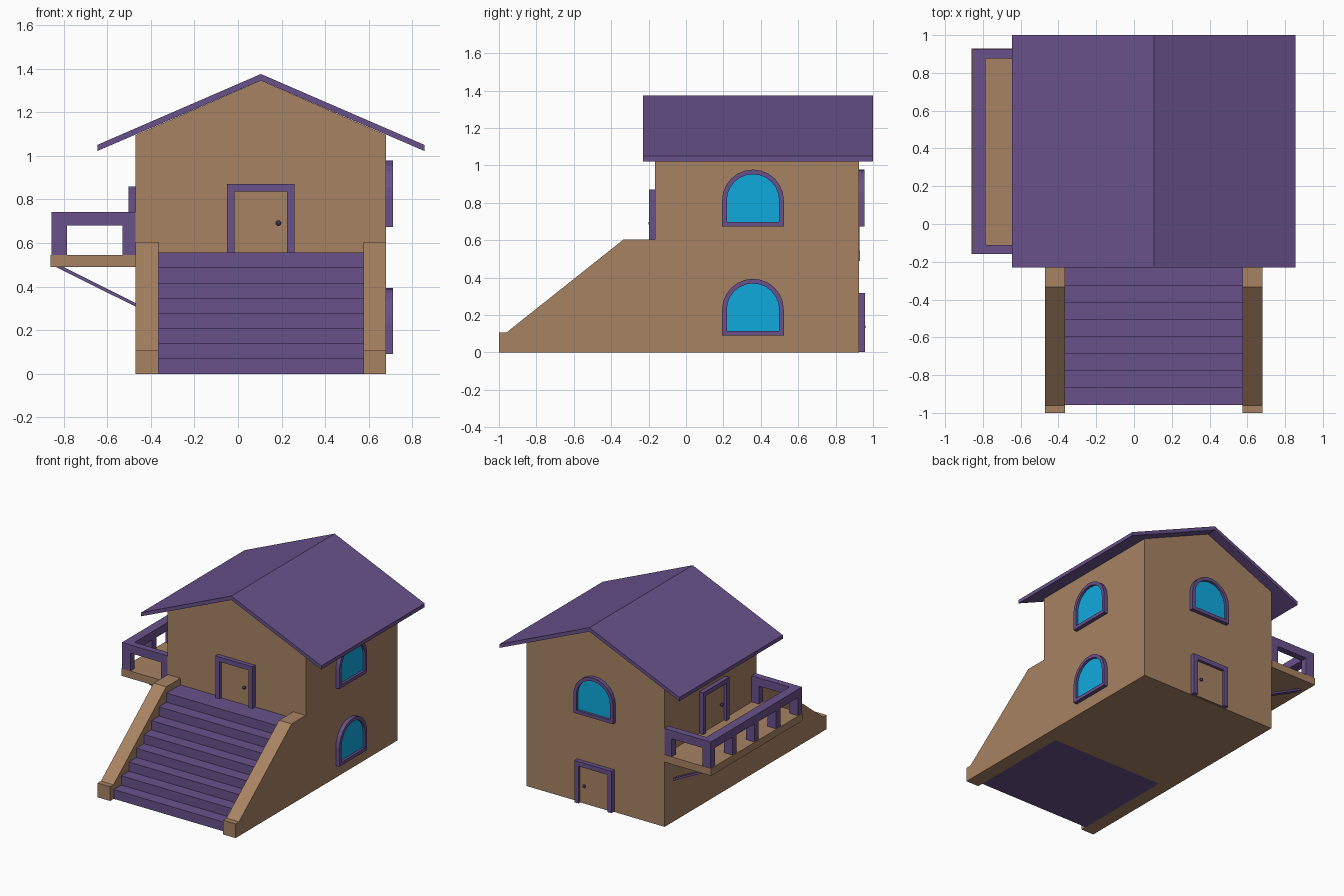
import bpy, bmesh
from math import sin, cos, pi
from mathutils import Vector as V

if "Cube" in bpy.data.objects:
    bpy.data.objects.remove(bpy.data.objects["Cube"])


def material(name, rgb):
    m = bpy.data.materials.new(name)
    m.diffuse_color = (*rgb, 1)
    m.use_nodes = True
    m.node_tree.nodes["Principled BSDF"].inputs["Base Color"].default_value = m.diffuse_color
    return m


WALL = material("tan_wall", (0.39, 0.225, 0.125))
TRIM = material("purple_trim", (0.14, 0.082, 0.26))
GLASS = material("blue_glass", (0.005, 0.40, 0.73))
DARK = material("dark_knob", (0.06, 0.035, 0.11))


def finish(bm, name, mat):
    bmesh.ops.recalc_face_normals(bm, faces=bm.faces)
    me = bpy.data.meshes.new(name)
    bm.to_mesh(me)
    bm.free()
    me.materials.append(mat)
    ob = bpy.data.objects.new(name, me)
    bpy.context.collection.objects.link(ob)
    return ob


def prism(name, pts, sweep, mat):
    """Extrude a flat outline along a vector."""
    bm = bmesh.new()
    face = bm.faces.new([bm.verts.new(p) for p in pts])
    ext = bmesh.ops.extrude_face_region(bm, geom=[face], use_keep_orig=True)
    verts = [g for g in ext["geom"] if isinstance(g, bmesh.types.BMVert)]
    bmesh.ops.translate(bm, verts=verts, vec=V(sweep))
    return finish(bm, name, mat)


def box(name, x0, x1, y0, y1, z0, z1, mat):
    return prism(name, [(x0, y0, z0), (x1, y0, z0), (x1, y1, z0), (x0, y1, z0)],
                 (0, 0, z1 - z0), mat)


def ring(name, outer, inner, sweep, mat):
    """Closed frame between two matching outlines."""
    bm = bmesh.new()
    s = V(sweep)
    loops = [[bm.verts.new(p) for p in pts] for pts in
             (outer, [p + s for p in outer], [p + s for p in inner], inner)]
    n = len(outer)
    for k in range(4):
        a, b = loops[k], loops[(k + 1) % 4]
        for i in range(n):
            j = (i + 1) % n
            bm.faces.new((a[i], a[j], b[j], b[i]))
    return finish(bm, name, mat)


def door(name, origin, u, n):
    """Door with frame; origin is the bottom centre on the wall."""
    o, u, n = V(origin), V(u), V(n)
    at = lambda a, z: o + u * a + V((0, 0, z))
    frame = [(-.155, 0), (-.155, .315), (.155, .315), (.155, 0),
             (.12, 0), (.12, .28), (-.12, .28), (-.12, 0)]
    leaf = [(-.12, 0), (-.12, .28), (.12, .28), (.12, 0)]
    prism(name + "_frame", [at(*p) for p in frame], n * .033, TRIM)
    prism(name + "_leaf", [at(*p) for p in leaf], n * .012, WALL)
    bpy.ops.mesh.primitive_uv_sphere_add(segments=12, ring_count=8, radius=.012,
                                         location=at(.08, .135) + n * .024)
    knob = bpy.context.object
    knob.name = name + "_knob"
    knob.data.materials.append(DARK)
    bpy.ops.object.shade_smooth()


def window(name, origin, u, n):
    """Arched window; origin is the bottom centre on the wall."""
    o, u, n = V(origin), V(u), V(n)

    def arch(r, z0):
        pts = [(-r, z0), (r, z0)]
        pts += [(r * cos(pi * i / 12), .139 + r * sin(pi * i / 12)) for i in range(13)]
        return [o + u * a + V((0, 0, z)) for a, z in pts]
    ring(name + "_frame", arch(.165, 0), arch(.14, .025), n * .03, TRIM)
    prism(name + "_glass", arch(.14, .025), n * .012, GLASS)


XL, XR, XC = -.47, .68, .105      # side walls, centre line
YF, YB, YC = -.165, .925, .358    # front wall, back wall, side openings

# House body with gables
prism("house_body", [(x, YF, z) for x, z in
      [(XL, 0), (XR, 0), (XR, 1.095), (XC, 1.345), (XL, 1.095)]], (0, YB - YF, 0), WALL)

# Roof
prism("roof", [(x, -.23, z) for x, z in
      [(-.645, 1.022), (-.645, 1.05), (XC, 1.375), (.855, 1.05), (.855, 1.022), (XC, 1.345)]],
      (0, 1.23, 0), TRIM)

# Stairs: stepped profile swept across the width
steps = [(YF, 0)]
for i in range(8):
    y = -.957 + .09 * i
    steps += [(y, .0695 * i), (y, .0695 * (i + 1))]
steps.append((YF, .556))
prism("stairs", [(-.365, y, z) for y, z in steps], (.94, 0, 0), TRIM)

# Stair side walls
side = [(YF, 0), (-1, 0), (-1, .107), (-.96, .107), (-.333, .605), (YF, .605)]
for label, x in (("left", XL), ("right", .575)):
    prism("stair_wall_" + label, [(x, y, z) for y, z in side], (.105, 0, 0), WALL)

# Doors and windows
door("front_door", (XC, YF, .556), (1, 0, 0), (0, -1, 0))
door("back_door", (XC, YB, .003), (1, 0, 0), (0, 1, 0))
door("balcony_door", (XL, YC, .545), (0, -1, 0), (-1, 0, 0))
window("right_upper_window", (XR, YC, .674), (0, 1, 0), (1, 0, 0))
window("right_lower_window", (XR, YC, .09), (0, 1, 0), (1, 0, 0))
window("back_window", (XC, YB, .674), (1, 0, 0), (0, 1, 0))

# Balcony floor
B0, B1 = -.16, .93
box("balcony_floor", -.86, XL, B0, B1, .49, .545, WALL)

# Balcony rail: U-shaped handrail
rail = [(XL, B0), (-.855, B0), (-.855, B1 - .003), (XL, B1 - .003),
        (XL, B1 - .053), (-.785, B1 - .053), (-.785, B0 + .05), (XL, B0 + .05)]
prism("balcony_handrail", [(x, y, .68) for x, y in rail], (0, 0, .062), TRIM)

# Balcony posts: five along the outside, two against the wall
for i in range(5):
    y = B0 + i * (B1 - .053 - B0) / 4
    box(f"balcony_post_{i}", -.855, -.785, y, y + .05, .545, .68, TRIM)
    if i in (0, 4):
        box(f"balcony_wall_post_{i}", -.53, XL, y, y + .05, .545, .68, TRIM)

# Diagonal balcony braces
for label, y in (("front", -.05), ("back", .78)):
    prism("balcony_brace_" + label, [(x, y, z) for x, z in
          [(XL, .308), (XL, .325), (-.80, .49), (-.835, .49)]], (0, .04, 0), TRIM)
